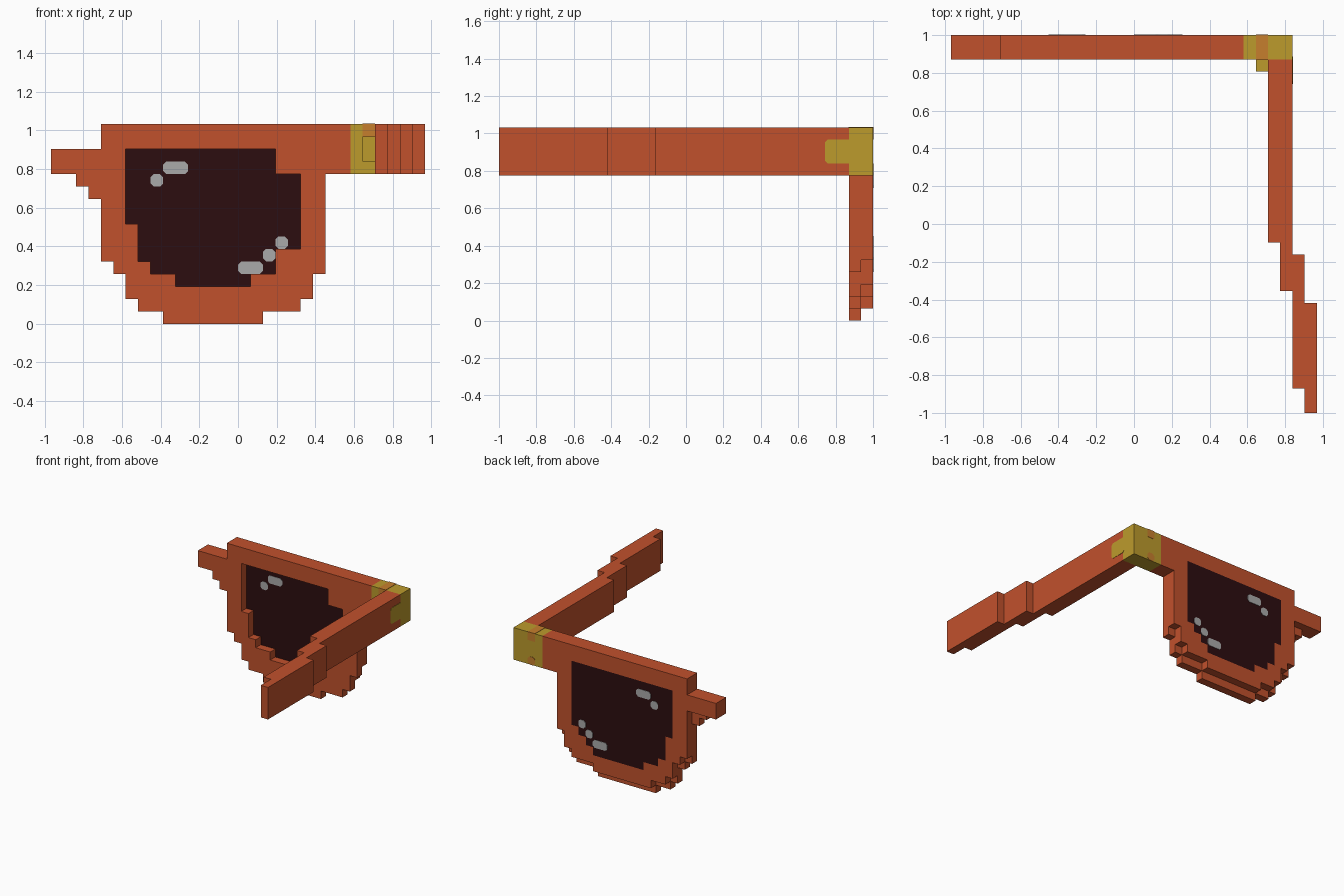
import bpy, bmesh
from mathutils import Vector

cube = bpy.data.objects.get("Cube")
if cube:
    bpy.data.objects.remove(cube, do_unlink=True)

U = 2 / 31                              # size of one block
ORIGIN = Vector((-15, -15.5, 0))        # block grid corner, in blocks


def material(name, r, g, b):
    lin = [((c / 255 + 0.055) / 1.055) ** 2.4 for c in (r, g, b)] + [1]
    m = bpy.data.materials.new(name)
    m.use_nodes = True
    m.diffuse_color = lin
    m.node_tree.nodes["Principled BSDF"].inputs["Base Color"].default_value = lin
    return m


ORANGE = material("frame orange", 193, 81, 44)
YELLOW = material("hinge yellow", 188, 155, 44)
AMBER = material("pin amber", 198, 127, 45)
DARK = material("lens dark", 44, 13, 16)
GREY = material("glint grey", 170, 170, 170)


def rect(a0, a1, b0, b1, cut=0):
    """Rectangle, with clipped corners when cut > 0."""
    if not cut:
        return [(a0, b0), (a1, b0), (a1, b1), (a0, b1)]
    c = cut
    return [(a0 + c, b0), (a1 - c, b0), (a1, b0 + c), (a1, b1 - c),
            (a1 - c, b1), (a0 + c, b1), (a0, b1 - c), (a0, b0 + c)]


def stepped(rows):
    """Stepped outline from rows of (bottom, top, left, right)."""
    right = [p for z0, z1, x0, x1 in rows for p in ((x1, z0), (x1, z1))]
    left = [p for z0, z1, x0, x1 in reversed(rows) for p in ((x0, z1), (x0, z0))]
    pts = []
    for p in right + left:
        if not pts or p != pts[-1]:
            pts.append(p)
    return pts


def prism(name, loops, axis, lo, hi, mat):
    """Extrude a filled outline (later loops are holes) along an axis."""
    cu = bpy.data.curves.new(name, "CURVE")
    cu.dimensions = "2D"
    cu.fill_mode = "BOTH"
    cu.extrude = (hi - lo) / 2
    for loop in loops:
        sp = cu.splines.new("POLY")
        sp.points.add(len(loop) - 1)
        for pt, (a, b) in zip(sp.points, loop):
            pt.co = (a, b, 0, 1)
        sp.use_cyclic_u = True
    tmp = bpy.data.objects.new(name + "_outline", cu)
    bpy.context.collection.objects.link(tmp)
    dg = bpy.context.evaluated_depsgraph_get()
    me = bpy.data.meshes.new_from_object(tmp.evaluated_get(dg))
    bpy.data.objects.remove(tmp, do_unlink=True)
    bpy.data.curves.remove(cu)

    bm = bmesh.new()
    bm.from_mesh(me)
    mid = (lo + hi) / 2
    for v in bm.verts:
        a, b, w = v.co
        p = {"X": (mid + w, a, b), "Y": (a, mid - w, b), "Z": (a, b, mid + w)}[axis]
        v.co = (Vector(p) + ORIGIN) * U
    bmesh.ops.remove_doubles(bm, verts=bm.verts, dist=1e-4)
    bmesh.ops.recalc_face_normals(bm, faces=bm.faces)
    for f in bm.faces:
        f.smooth = False
        f.material_index = 0
    bm.to_mesh(me)
    bm.free()
    me.name = name
    me.materials.clear()
    me.materials.append(mat)
    ob = bpy.data.objects.new(name, me)
    bpy.context.collection.objects.link(ob)
    return ob


# Rim: front layer with the stepped opening, back layer one block higher
front_rim = stepped([(0, 1, 9, 17), (1, 2, 7, 20), (2, 4, 6, 21),
                     (4, 5, 5, 22), (5, 12, 4, 22), (12, 16, 4, 24)])
back_rim = stepped([(1, 2, 9, 17), (2, 3, 7, 20), (3, 5, 6, 21),
                    (5, 6, 5, 22), (6, 12, 4, 22), (12, 16, 4, 24)])
opening = stepped([(3, 4, 10, 16), (4, 5, 8, 18), (5, 6, 7, 18), (6, 8, 7, 20),
                   (8, 12, 6, 20), (12, 14, 6, 18)])
lens = stepped([(3, 4, 10, 17), (4, 5, 8, 18), (5, 6, 7, 19), (6, 8, 7, 20),
                (8, 14, 6, 20)])
prism("rim_front", [front_rim, opening], "Y", 29, 30, ORANGE)
prism("rim_back", [back_rim, lens], "Y", 30, 31, ORANGE)
prism("lens", [lens], "Y", 30, 31, DARK)

# Glints on both sides of the lens
glints = [(9, 11, 12), (8, 9, 11), (18, 19, 6), (17, 18, 5), (15, 17, 4)]
for i, (x0, x1, z) in enumerate(glints):
    shape = rect(x0, x1, z, z + 1, 0.25)
    for side, y in (("front", 30), ("back", 31)):
        prism(f"glint_{side}_{i + 1}", [shape], "Y", y - 0.05, y + 0.05, GREY)

# Bridge and nose pad
prism("bridge", [rect(0, 4, 12, 14)], "Y", 29, 31, ORANGE)
prism("nose_pad", [stepped([(10, 11, 3, 4), (11, 12, 2, 4)])], "Y", 29, 30, ORANGE)

# Temple arm, stepping outward toward its tip
arm = [(26, 29), (26, 14), (27, 14), (27, 10), (28, 10), (28, 2), (29, 2), (29, 0),
       (30, 0), (30, 9), (29, 9), (29, 13), (28, 13), (28, 29)]
prism("temple_arm", [arm], "Z", 12, 16, ORANGE)

# Hinge corner, its inner block, outer plate and pins
prism("hinge_corner", [rect(24, 28, 12, 16)], "Y", 29, 31, YELLOW)
prism("hinge_block", [rect(25, 26, 13, 15)], "Y", 28, 29, YELLOW)
prism("hinge_plate", [rect(27, 29.25, 13, 15, 0.25)], "X", 27.95, 28.04, YELLOW)
prism("hinge_pin_upper", [rect(25, 26, 15, 16.04)], "Y", 28.96, 31.04, AMBER)
prism("hinge_pin_lower", [rect(25, 26, 12, 13, 0.25)], "Y", 30.95, 31.04, AMBER)
